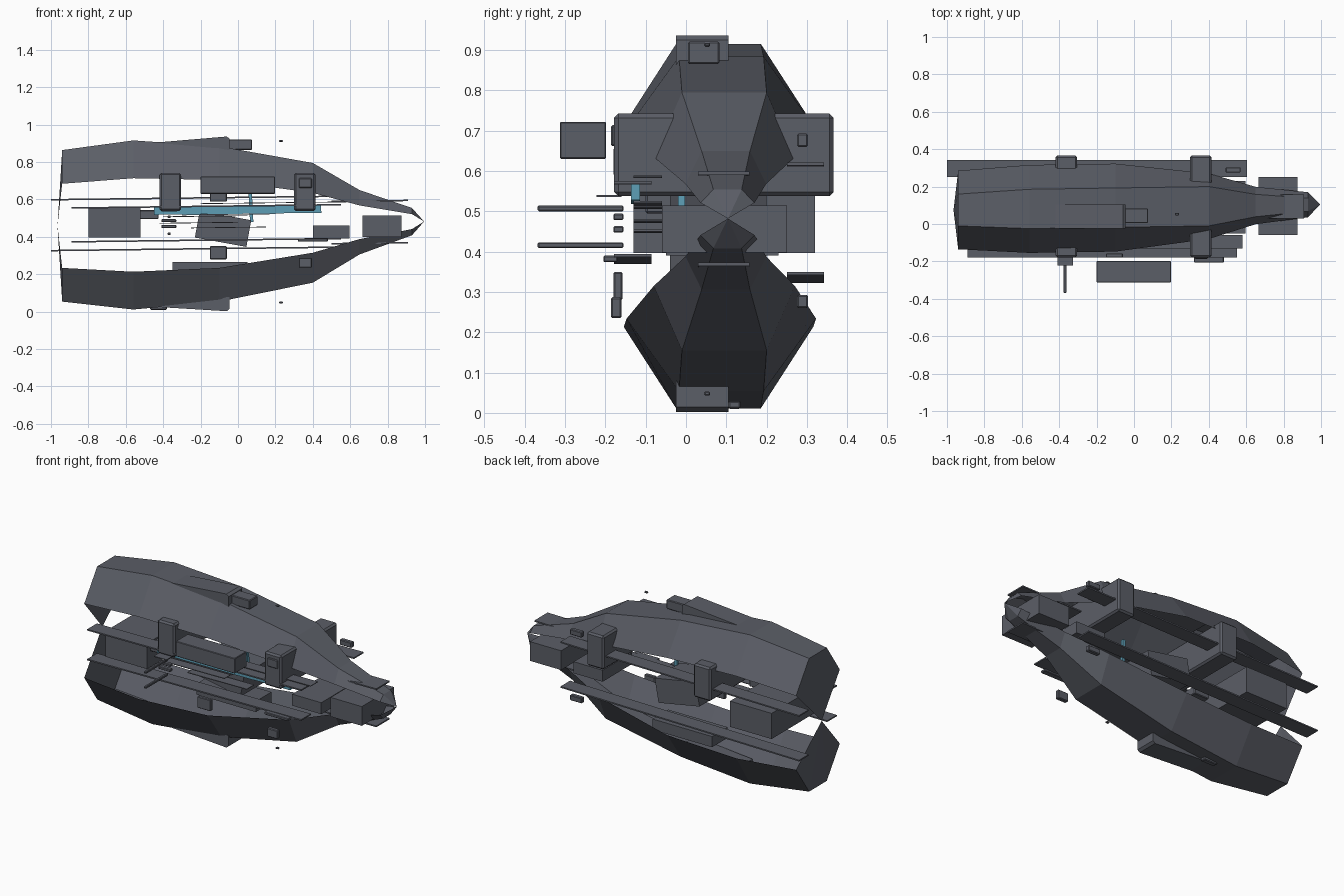
import bpy, bmesh, math
from mathutils import Matrix, Vector

if "Cube" in bpy.data.objects:
    bpy.data.objects.remove(bpy.data.objects["Cube"])


def material(name, rgb):
    m = bpy.data.materials.new(name)
    m.diffuse_color = (*rgb, 1)
    m.use_nodes = True
    m.node_tree.nodes["Principled BSDF"].inputs["Base Color"].default_value = m.diffuse_color
    return m


GREY = material("slate grey", (0.105, 0.112, 0.135))
BLUE = material("pale blue", (0.11, 0.34, 0.46))


def axis(x):
    """Slightly tilted centre line of the craft."""
    return 0.089 + 0.015 * x, 0.47 + 0.012 * x


def finish(name, bm, mat):
    me = bpy.data.meshes.new(name)
    bm.to_mesh(me)
    bm.free()
    me.materials.append(mat)
    ob = bpy.data.objects.new(name, me)
    bpy.context.collection.objects.link(ob)
    return ob


def box(name, xs, ys, zs, bevel=0.0, tilt=0.0, mat=GREY, taper=1.0):
    """Box from ranges; tilt turns it about y, taper narrows the +x end in y."""
    bm = bmesh.new()
    size = Vector((xs[1] - xs[0], ys[1] - ys[0], zs[1] - zs[0]))
    mid = Vector((sum(xs) / 2, sum(ys) / 2, sum(zs) / 2))
    bmesh.ops.create_cube(bm, size=1)
    for v in bm.verts:
        if v.co.x > 0:
            v.co.y *= taper
        v.co = Vector((v.co.x * size.x, v.co.y * size.y, v.co.z * size.z))
    if bevel:
        bmesh.ops.bevel(bm, geom=bm.edges[:], offset=bevel, segments=1,
                        affect='EDGES', profile=0.5)
    bmesh.ops.transform(bm, verts=bm.verts,
                        matrix=Matrix.Translation(mid) @ Matrix.Rotation(-tilt, 4, 'Y'))
    return finish(name, bm, mat)


def mirrored(z, x):
    return tuple(sorted(2 * axis(x)[1] - v for v in z))


# Hull shells: x, half top width, half rim width, top height, rim height
STATIONS = [(-0.94, 0.085, 0.21, 0.405, 0.225), (-0.56, 0.105, 0.235, 0.452, 0.25),
            (-0.10, 0.105, 0.235, 0.415, 0.235), (0.40, 0.105, 0.175, 0.32, 0.160),
            (0.65, 0.06, 0.10, 0.172, 0.09), (0.93, 0.035, 0.067, 0.073, 0.04)]


def shell(name, s):
    bm = bmesh.new()
    rings = []
    for x, tw, rw, tz, rz in STATIONS:
        cy, cz = axis(x)
        rings.append([bm.verts.new((x, cy + y, cz + s * z))
                      for y, z in ((-rw, rz), (-tw, tz), (tw, tz), (rw, rz))])
    for a, b in zip(rings, rings[1:]):
        for i in range(3):
            bm.faces.new((a[i], b[i], b[i + 1], a[i + 1]) if s > 0
                         else (a[i + 1], b[i + 1], b[i], a[i]))
    # pointed nose and shallow pointed tail cap
    for ring, x, d in ((rings[-1], 0.995, 1), (rings[0], -0.965, -1)):
        tip = bm.verts.new((x, *axis(x)))
        for i in range(3):
            f = bm.faces.new((ring[i], tip, ring[i + 1]))
            f.normal_update()
            if f.normal.x * d < 0:
                f.normal_flip()
    finish(name, bm, GREY)


shell("upper_hull", 1)
shell("lower_hull", -1)


# Wedge fairings and small blocks on the hull crown and keel
def wedge(name, s):
    bm = bmesh.new()
    pts = ((-0.43, 0.44), (-0.06, 0.467), (-0.045, 0.455), (-0.045, 0.39), (-0.43, 0.42))
    loops = [[bm.verts.new((x, y, axis(x)[1] + s * z)) for x, z in pts]
             for y in (-0.025, 0.105)]
    n = len(pts)
    for i in range(n):
        j = (i + 1) % n
        bm.faces.new((loops[0][i], loops[0][j], loops[1][j], loops[1][i]))
    bm.faces.new(loops[0])
    bm.faces.new(loops[1][::-1])
    bmesh.ops.recalc_face_normals(bm, faces=bm.faces)
    finish(name, bm, GREY)


wedge("crown_fairing", 1)
wedge("keel_fairing", -1)
box("crown_block", (-0.05, 0.075), (0.005, 0.083), (0.865, 0.921), 0.004)
box("keel_block", (-0.47, -0.38), (0.105, 0.135), (0.01, 0.03), 0.004)
for side, z in (("upper", 0.913), ("lower", 0.048)):
    box(side + "_beacon", (0.22, 0.24), (0.045, 0.06), (z - 0.005, z + 0.005), 0.003)

# Transverse pod beams
for label, x in (("rear", -0.362), ("fore", 0.357)):
    box(label + "_pod_beam", (x - 0.058, x + 0.058), (-0.178, 0.366), (0.538, 0.742), 0.01)

# Long thin fins, in upper and lower pairs
for label, xs, ys, up, low, tp in (
        ("back", (-1.0, 0.605), (0.25, 0.342), 0.608, 0.336, 1),
        ("front", (-0.89, 0.55), (-0.178, -0.085), 0.563, 0.382, 1),
        ("nose", (0.5, 0.91), (0.03, 0.157), 0.592, 0.366, 1)):
    for side, z in (("upper", up), ("lower", low)):
        box(f"{side}_{label}_fin", xs, ys, (z - 0.004, z + 0.004), 0, 0.012, GREY, tp)

# Internal equipment blocks
box("rear_bay", (-0.80, -0.52), (-0.13, 0.32), (0.397, 0.553))
box("nose_bay", (0.665, 0.875), (-0.06, 0.25), (0.398, 0.515))
box("fore_block", (0.40, 0.595), (-0.05, 0.23), (0.39, 0.46))
box("core_block", (-0.22, 0.06), (-0.04, 0.20), (0.37, 0.515), 0, -0.18)
box("rear_connector", (-0.53, -0.425), (-0.10, 0.0), (0.495, 0.543), 0.004)
box("lower_tray", (-0.35, 0.05), (0.10, 0.25), (0.20, 0.265))
for i, (x0, x1, z) in enumerate(((-0.40, 0.05, 0.51), (-0.30, 0.20, 0.52), (-0.42, 0.0, 0.475),
                                 (-0.25, 0.15, 0.45), (-0.20, 0.58, 0.582))):
    box(f"inner_slat_{i}", (x0, x1), (-0.13, -0.06), (z - 0.002, z + 0.002), 0, 0.012)

# Detached side box
box("side_container", (-0.20, 0.197), (-0.313, -0.198), (0.63, 0.722), 0.003)

# Small fittings repeated above and below
for label, xs, ys, zs in (("fore_hatch", (0.325, 0.395), (-0.186, -0.16), (0.235, 0.287)),
                          ("mid_hatch", (-0.15, -0.06), (-0.18, -0.157), (0.28, 0.35)),
                          ("back_thruster", (0.49, 0.57), (0.275, 0.303), (0.26, 0.293))):
    box("lower_" + label, xs, ys, zs, 0.004)
    box("upper_" + label, xs, ys, mirrored(zs, sum(xs) / 2), 0.004)
box("lower_step", (0.32, 0.48), (-0.205, -0.17), (0.374, 0.39), 0.003)

# Twin gun barrels with mounts
for side, z, mz in (("upper", 0.507, 0.486), ("lower", 0.416, 0.455)):
    box(side + "_barrel", (-0.376, -0.36), (-0.368, -0.155), (z - 0.007, z + 0.007), 0.003)
    box(side + "_gun_mount", (-0.41, -0.33), (-0.18, -0.155), (mz - 0.008, mz + 0.008), 0.003)
box("gun_base", (-0.41, -0.325), (-0.222, -0.16), (0.535, 0.541))

# Blue power bar and struts
box("blue_bar", (-0.45, 0.445), (-0.136, -0.114), (0.523, 0.566), 0, 0.012, BLUE)
box("blue_strut", (0.06, 0.078), (-0.02, -0.002), (0.48, 0.645), 0, 0.05, BLUE)
